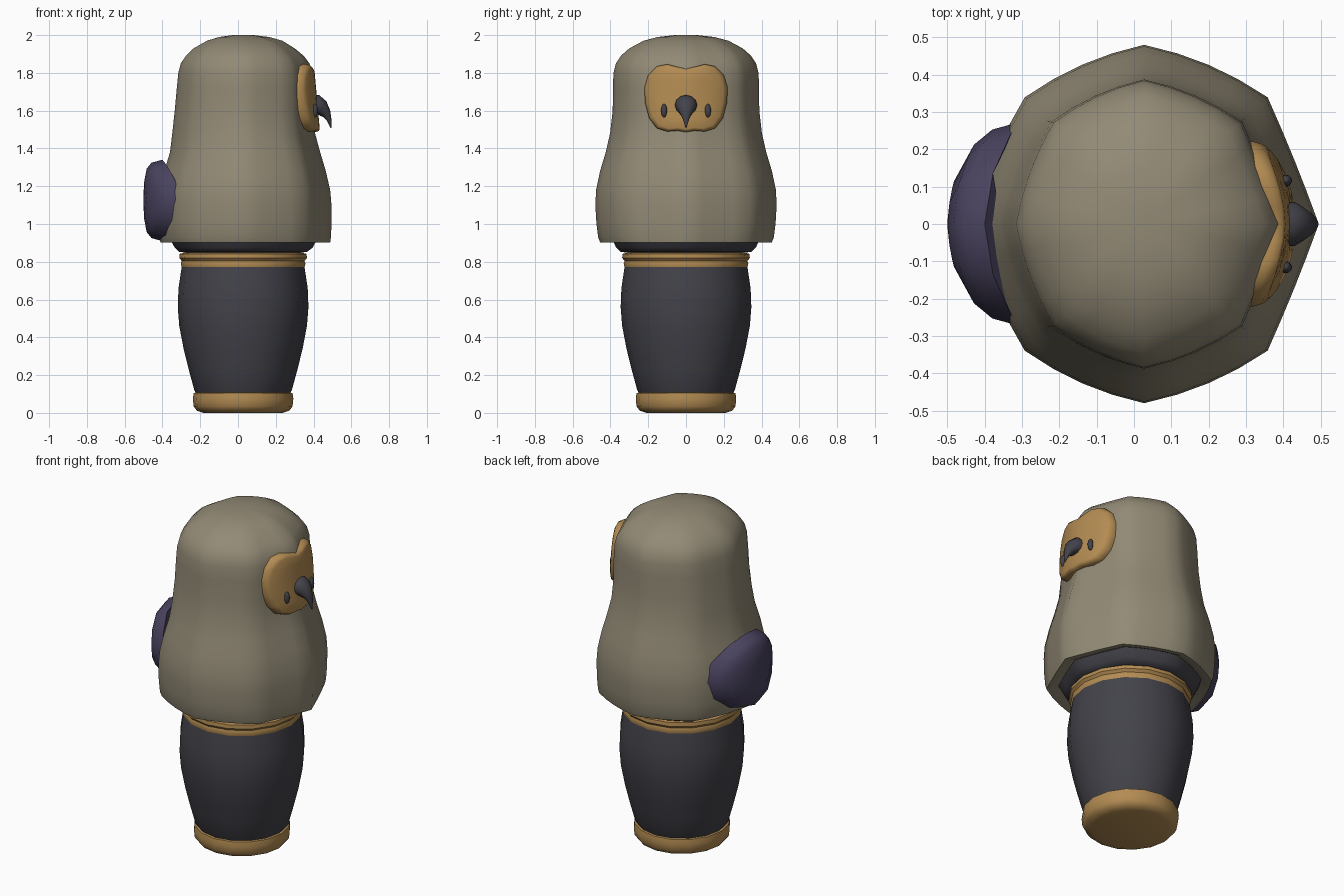
import bpy
from math import sin, cos, pi, radians, sqrt
from mathutils import Vector

if "Cube" in bpy.data.objects:
    bpy.data.objects.remove(bpy.data.objects["Cube"])

CX = 0.027  # axis of the turned body


def material(name, rgb):
    m = bpy.data.materials.new(name)
    m.diffuse_color = (*rgb, 1)
    m.use_nodes = True
    m.node_tree.nodes["Principled BSDF"].inputs["Base Color"].default_value = m.diffuse_color
    return m


OLIVE = material("olive", (0.29, 0.255, 0.18))
GOLD = material("gold", (0.45, 0.26, 0.085))
DARK = material("charcoal", (0.055, 0.055, 0.068))
PURPLE = material("purple", (0.068, 0.056, 0.115))


def loft(name, rings, mat, angle=40):
    """Skin a list of equal-length closed rings and cap both ends."""
    n = len(rings[0])
    verts = [tuple(p) for r in rings for p in r]
    faces = [(i * n + j, i * n + (j + 1) % n, (i + 1) * n + (j + 1) % n, (i + 1) * n + j)
             for i in range(len(rings) - 1) for j in range(n)]
    faces += [tuple(range(n))[::-1], tuple(range(len(verts) - n, len(verts)))]
    me = bpy.data.meshes.new(name)
    me.from_pydata(verts, [], faces)
    me.materials.append(mat)
    ob = bpy.data.objects.new(name, me)
    bpy.context.collection.objects.link(ob)
    bpy.ops.object.select_all(action='DESELECT')
    ob.select_set(True)
    bpy.context.view_layer.objects.active = ob
    bpy.ops.object.mode_set(mode='EDIT')
    bpy.ops.mesh.select_all(action='SELECT')
    bpy.ops.mesh.normals_make_consistent(inside=False)
    bpy.ops.object.mode_set(mode='OBJECT')
    bpy.ops.object.shade_smooth_by_angle(angle=radians(angle))
    return ob


def turned(name, profile, mat, n=16):
    return loft(name, [[(CX + r * cos(2 * pi * j / n), r * sin(2 * pi * j / n), z)
                        for j in range(n)] for r, z in profile], mat)


def soft_octagon(z, ry, x0, x1, n=32):
    """Octagon with softened corners, flatter towards the face side."""
    ring = []
    for j in range(n):
        a = 2 * pi * j / n
        o = cos(pi / 8) / cos(a % (pi / 4) - pi / 8)
        k = 0.9 if cos(a) > 0.71 else 0.5
        r = 1 - k + k * o
        rx = x1 - CX if cos(a) > 0 else CX - x0
        ring.append((CX + rx * r * cos(a), ry * r * sin(a), z))
    return ring


# base: foot, barrel, neck ring
turned("foot_band", [(0.21, 0), (0.245, 0.012), (0.262, 0.035), (0.266, 0.075),
                     (0.262, 0.105), (0.23, 0.112)], GOLD)
turned("barrel", [(0.235, 0.08), (0.258, 0.12), (0.288, 0.23), (0.315, 0.34), (0.338, 0.46),
                  (0.346, 0.56), (0.342, 0.66), (0.324, 0.78), (0.30, 0.80)], DARK)
turned("neck_ring", [(0.30, 0.768), (0.325, 0.77), (0.33, 0.79), (0.325, 0.805),
                     (0.338, 0.82), (0.336, 0.842), (0.30, 0.85)], GOLD)

# dark collar under the hood
loft("collar", [soft_octagon(*p) for p in [
    (0.848, 0.30, -0.27, 0.325), (0.852, 0.345, -0.31, 0.365), (0.875, 0.37, -0.335, 0.395),
    (0.93, 0.395, -0.365, 0.425)]], DARK)

# hood with a turned-in lower lip: z, half depth, back x, front x
loft("hood", [soft_octagon(*p) for p in [
    (0.925, 0.39, -0.35, 0.41), (0.905, 0.425, -0.39, 0.455), (0.903, 0.455, -0.41, 0.488),
    (0.93, 0.465, -0.42, 0.492),
    (1.00, 0.474, -0.425, 0.495), (1.10, 0.48, -0.425, 0.495), (1.18, 0.476, -0.415, 0.488),
    (1.28, 0.455, -0.39, 0.465), (1.38, 0.425, -0.36, 0.435), (1.48, 0.402, -0.348, 0.408),
    (1.60, 0.388, -0.335, 0.398), (1.72, 0.387, -0.324, 0.398), (1.80, 0.384, -0.316, 0.392),
    (1.85, 0.371, -0.303, 0.378), (1.89, 0.345, -0.276, 0.348), (1.93, 0.30, -0.235, 0.30),
    (1.97, 0.225, -0.165, 0.235), (1.99, 0.15, -0.10, 0.165), (2.00, 0.06, -0.03, 0.085)]],
    OLIVE, 60)

# heart-shaped face plate, wrapped over the front of the hood
half = [(0, 1.822), (0.045, 1.832), (0.10, 1.846), (0.155, 1.835), (0.20, 1.79), (0.221, 1.72),
        (0.216, 1.64), (0.195, 1.56), (0.155, 1.507), (0.10, 1.49), (0.045, 1.494), (0, 1.486)]
outline = half + [(-y, z) for y, z in half[-2:0:-1]]
rings = []
for t, drop in [(0.94, 0.10), (1.0, 0.055), (1.0, 0.025), (0.965, 0.006), (0.90, 0),
                (0.6, 0), (0.3, 0), (0.02, 0)]:
    ring = []
    for y, z in outline:
        y, z = y * t, 1.66 + (z - 1.66) * t
        ring.append((0.433 - 1.4 * y * y - 0.09 * (z - 1.5) - drop, y, z))
    rings.append(ring)
loft("face_plate", rings, GOLD, 50)

# hooked beak: x, z, half width, half height, tilt
beak = []
for x, z, w, h, tilt in [(0.39, 1.63, 0.058, 0.054, 0), (0.43, 1.63, 0.059, 0.052, 0),
                         (0.450, 1.612, 0.047, 0.042, 25), (0.468, 1.585, 0.031, 0.026, 50),
                         (0.482, 1.552, 0.016, 0.013, 72), (0.492, 1.508, 0.002, 0.002, 80)]:
    v = Vector((sin(radians(tilt)), 0, cos(radians(tilt))))
    beak.append([Vector((x, 0, z)) + Vector((0, w * cos(a), 0)) + v * h * sin(a)
                 for a in [2 * pi * j / 12 for j in range(12)]])
loft("beak", beak, DARK, 60)

# eyes
for side, s in (("left", 1), ("right", -1)):
    bpy.ops.mesh.primitive_uv_sphere_add(segments=12, ring_count=8, radius=1,
                                         location=(0.407, s * 0.116, 1.60))
    eye = bpy.context.object
    eye.name = side + "_eye"
    eye.scale = (0.016, 0.016, 0.036)
    eye.data.materials.append(DARK)
    bpy.ops.object.shade_smooth()

# domed shell on the back, rim bent around the body
shell = []
for t in (1.0, 0.93, 0.78, 0.42, 0.02):
    ring = []
    for j in range(12):
        a = 2 * pi * j / 12
        x = -0.31 - 0.19 * sqrt(1 - t * t) - 0.09 * (t * sin(a)) ** 2
        ring.append((max(x, -0.5), 0.272 * t * cos(a), 1.125 + 0.215 * t * sin(a)))
    shell.append(ring)
loft("back_shell", shell, PURPLE, 40)
